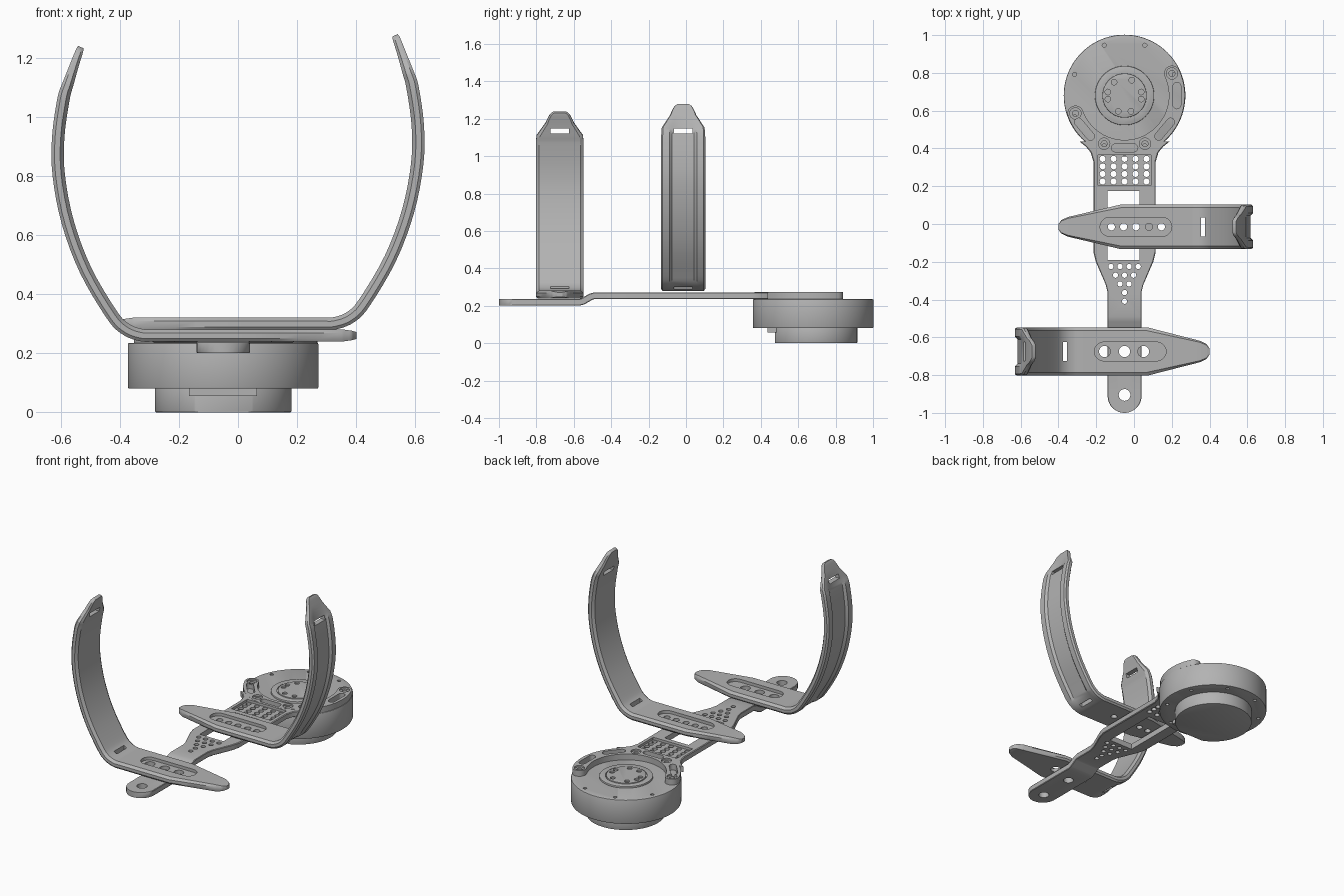
import bpy, bmesh, math
from mathutils import Vector, Matrix

if "Cube" in bpy.data.objects:
    bpy.data.objects.remove(bpy.data.objects["Cube"])

grey = bpy.data.materials.new("plain grey")
grey.use_nodes = True
grey.diffuse_color = (0.45, 0.45, 0.45, 1)
grey.node_tree.nodes["Principled BSDF"].inputs["Base Color"].default_value = (0.45, 0.45, 0.45, 1)

CX, CY = -0.05, 0.68          # motor axis


def finish(bm, name):
    bmesh.ops.recalc_face_normals(bm, faces=bm.faces)
    mesh = bpy.data.meshes.new(name)
    bm.to_mesh(mesh)
    bm.free()
    mesh.materials.append(grey)
    obj = bpy.data.objects.new(name, mesh)
    bpy.context.collection.objects.link(obj)
    return obj


# Flat outlines
def arc(x, y, r, a0, a1, n):
    return [(x + r * math.cos(math.radians(a0 + (a1 - a0) * i / n)),
             y + r * math.sin(math.radians(a0 + (a1 - a0) * i / n))) for i in range(n + 1)]


def circle(x, y, r, n=24):
    return arc(x, y, r, 0, 360, n)[:-1]


def rect(x0, x1, y0, y1):
    return [(x0, y0), (x1, y0), (x1, y1), (x0, y1)]


def capsule(x, y, length, r, angle=0):
    d = length / 2 - r
    pts = arc(d, 0, r, -90, 90, 10) + arc(-d, 0, r, 90, 270, 10)
    c, s = math.cos(math.radians(angle)), math.sin(math.radians(angle))
    return [(x + c * u - s * v, y + s * u + c * v) for u, v in pts]


def prisms(name, outlines, z0, z1):
    bm = bmesh.new()
    for pts in outlines:
        low = [bm.verts.new((x, y, z0)) for x, y in pts]
        high = [bm.verts.new((x, y, z1)) for x, y in pts]
        bm.faces.new(low[::-1])
        bm.faces.new(high)
        for i in range(len(pts)):
            j = (i + 1) % len(pts)
            bm.faces.new((low[i], low[j], high[j], high[i]))
    return finish(bm, name)


def apply(obj, mod):
    bpy.context.view_layer.objects.active = obj
    bpy.ops.object.modifier_apply(modifier=mod.name)


def boolean(obj, tool, operation="DIFFERENCE"):
    mod = obj.modifiers.new("cut", "BOOLEAN")
    mod.solver = "EXACT"
    mod.operation = operation
    mod.object = tool
    apply(obj, mod)
    bpy.data.objects.remove(tool)


def cut(obj, outlines, z0, z1):
    boolean(obj, prisms("cutter", outlines, z0, z1))


def bevel(obj, width):
    mod = obj.modifiers.new("bevel", "BEVEL")
    mod.width = width
    mod.segments = 2
    mod.angle_limit = math.radians(50)
    apply(obj, mod)


# Sweep a section along stations of (centre, half width, half thickness, groove)
def loft(name, stations, section, side):
    bm, rings = bmesh.new(), []
    for i, (p, w, t, g) in enumerate(stations):
        tangent = stations[min(i + 1, len(stations) - 1)][0] - stations[max(i - 1, 0)][0]
        normal = tangent.normalized().cross(side)
        rings.append([bm.verts.new(p + side * (u * w) + normal * (v * t + k * g))
                      for u, v, k in section])
    for a, b in zip(rings, rings[1:]):
        for i in range(len(section)):
            j = (i + 1) % len(section)
            bm.faces.new((a[i], a[j], b[j], b[i]))
    bm.faces.new(rings[0][::-1])
    bm.faces.new(rings[-1])
    return finish(bm, name)


def symmetric(half):
    return half + [(-u, v, k) for u, v, k in reversed(half)]


CUFF = symmetric([(0.86, 1, 0), (1, 0.4, 0), (1, -0.5, 0), (0.93, -1, 0), (0.62, -1, 0), (0.5, -1, 1)])
PLATE = symmetric([(0.97, 1, 0), (1, 0.8, 0), (1, -0.8, 0), (0.97, -1, 0)])

# Cuff path: x, z, width share, half thickness, outer groove depth
PATH = [(-0.4, 0.30, 0.12, 0.012, 0), (-0.385, 0.30, 0.3, 0.016, 0), (-0.35, 0.30, 0.44, 0.021, 0),
        (-0.07, 0.30, 1, 0.021, 0), (0.26, 0.30, 1, 0.021, 0), (0.33, 0.302, 1, 0.021, 0),
        (0.385, 0.325, 1, 0.021, 0.006), (0.43, 0.375, 1, 0.021, 0.014), (0.515, 0.52, 1, 0.021, 0.014),
        (0.575, 0.68, 1, 0.021, 0.014), (0.606, 0.84, 1, 0.021, 0.014), (0.608, 0.97, 1, 0.021, 0.014),
        (0.59, 1.10, 1, 0.021, 0.012), (0.575, 1.15, 0.97, 0.019, 0.006),
        (0.553, 1.215, 0.6, 0.015, 0), (0.537, 1.26, 0.42, 0.013, 0), (0.531, 1.275, 0.25, 0.01, 0)]


def cuff(name, flip, y, dz, width, recess_x, holes, hole_r):
    stations = []
    for i in range(len(PATH) - 1):
        a, b, c, d = (PATH[max(0, min(len(PATH) - 1, i + k))] for k in (-1, 0, 1, 2))
        for s in range(5 if i == len(PATH) - 2 else 4):
            f = s / 4
            x, z = (0.5 * (2 * b[k] + (c[k] - a[k]) * f + (2 * a[k] - 5 * b[k] + 4 * c[k] - d[k]) * f ** 2
                           + (3 * b[k] - a[k] - 3 * c[k] + d[k]) * f ** 3) for k in (0, 1))
            if x < 0.26 and z < 0.5:
                x = b[0] + (c[0] - b[0]) * f
            w, t, g = (b[k] + (c[k] - b[k]) * f for k in (2, 3, 4))
            stations.append((Vector((flip * x, y, z + dz)), w * width, t, g))
    obj = loft(name, stations, CUFF, Vector((0, flip, 0)))
    cut(obj, [capsule(recess_x, y, 0.38, 0.05)], 0.302 + dz, 0.5)
    cut(obj, [circle(x, y, hole_r) for x in holes], 0.2, 0.4)
    # strap slots
    x = flip * 0.365
    cut(obj, [rect(x - 0.01, x + 0.01, y - 0.05, y + 0.05)], 0.2, 0.45)
    x = flip * 0.58
    cut(obj, [rect(x - 0.1, x + 0.1, y - 0.05, y + 0.05)], 1.12, 1.147)
    return obj


parts = [cuff("upper_cuff", 1, -0.015, 0, 0.118, 0.01, [-0.12, -0.055, 0.01, 0.08, 0.145], 0.019),
         cuff("lower_cuff", -1, -0.675, -0.04, 0.128, -0.02, [-0.155, -0.05, 0.05], 0.03)]

# Link bar with rounded end, step and flared neck
LOW, HIGH = 0.218, 0.2535
bar = [(-0.91 - 0.09 * math.cos(math.radians(a)), 0.09 * math.sin(math.radians(a)), LOW)
       for a in range(6, 91, 12)]
bar += [(-0.91, 0.09, LOW), (-0.57, 0.09, LOW), (-0.55, 0.09, LOW + 0.006), (-0.51, 0.09, HIGH - 0.006),
        (-0.49, 0.09, HIGH), (-0.36, 0.09, HIGH), (-0.32, 0.1, HIGH), (-0.2, 0.152, HIGH),
        (-0.15, 0.165, HIGH), (0.33, 0.165, HIGH), (0.38, 0.18, HIGH), (0.41, 0.205, HIGH), (0.438, 0.24, HIGH)]
link = loft("link_bar", [(Vector((CX, y, z)), w, 0.018, 0) for y, w, z in bar], PLATE, Vector((-1, 0, 0)))


def polar(r, a):
    return CX + r * math.cos(math.radians(a)), CY + r * math.sin(math.radians(a))


# Mounting crescent around the motor, joined to the bar
A0, A1, RM, RW = -160, 25, 0.277, 0.042
outline = (arc(CX, CY, RM + RW, A0, A1, 40) + arc(*polar(RM, A1), RW, A1, A1 + 180, 10)[1:-1]
           + arc(CX, CY, RM - RW, A1, A0, 40) + arc(*polar(RM, A0), RW, A0 + 180, A0 + 360, 10)[1:-1])
boolean(link, prisms("crescent", [outline], 0.2348, 0.2725), "UNION")

screws = [polar(RM, a) for a in (25, -67, -113, -160)]
cut(link, [circle(x, y, 0.03) for x, y in screws], 0.262, 0.3)
cut(link, [circle(x, y, 0.016) for x, y in screws]
    + [capsule(*polar(RM, a), 0.14, 0.021, a + 90) for a in (0, -40, -90, -140)], 0.2, 0.3)
cut(link, [rect(-0.19, 0.09, 0.205, 0.365)], 0.256, 0.3)
holes = [circle(CX + 0.058 * i, 0.225 + 0.04 * j, 0.016, 16) for i in range(-2, 3) for j in range(4)]
for row, count in enumerate((4, 3, 2, 1, 1)):
    holes += [circle(CX + 0.048 * (i - (count - 1) / 2), -0.225 - 0.046 * row, 0.014, 16) for i in range(count)]
holes += [rect(-0.14, 0.03, -0.19, 0.175), circle(CX, -0.905, 0.031), circle(CX, -0.675, 0.03)]
cut(link, holes, 0.1, 0.4)
parts.append(link)

# Motor housing
housing = prisms("motor_housing", [circle(CX, CY, 0.322, 96)], 0.08, 0.235)
bevel(housing, 0.005)
pins = [circle(*polar(0.287, a), 0.011, 12) for a in (23, 68, 112, 157, 203, 248, 292, 337)]
cut(housing, pins, 0.215, 0.3)
cut(housing, pins, 0.05, 0.1)
parts.append(housing)

# Rotor cap: raised ring and screw face
cap = prisms("rotor_ring", [circle(CX, CY, 0.157, 64)], 0.23, 0.246)
bevel(cap, 0.004)
cut(cap, [circle(CX, CY, 0.122, 64)], 0.24, 0.3)
face = prisms("rotor_face", [circle(CX, CY, 0.117, 64)], 0.23, 0.25)
bevel(face, 0.003)
cut(face, [circle(*polar(0.09, a), 0.015, 16) for a in (-12, 12, 65, 128, 168, 192, 248, 292)], 0.236, 0.3)
parts += [cap, face]

# Base hub with a flat front and a small ledge
hub = prisms("base_hub", [circle(CX, CY + 0.005, 0.231, 96)], 0, 0.085)
bevel(hub, 0.005)
cut(hub, [rect(-0.4, 0.3, 0.3, 0.475)], -0.1, 0.2)
ledge = prisms("hub_ledge", [rect(-0.165, 0.065, 0.437, 0.5)], 0.056, 0.085)
parts += [hub, ledge]

for obj in parts:
    bpy.ops.object.select_all(action="DESELECT")
    obj.select_set(True)
    bpy.context.view_layer.objects.active = obj
    bpy.ops.object.shade_smooth_by_angle(angle=math.radians(30))
